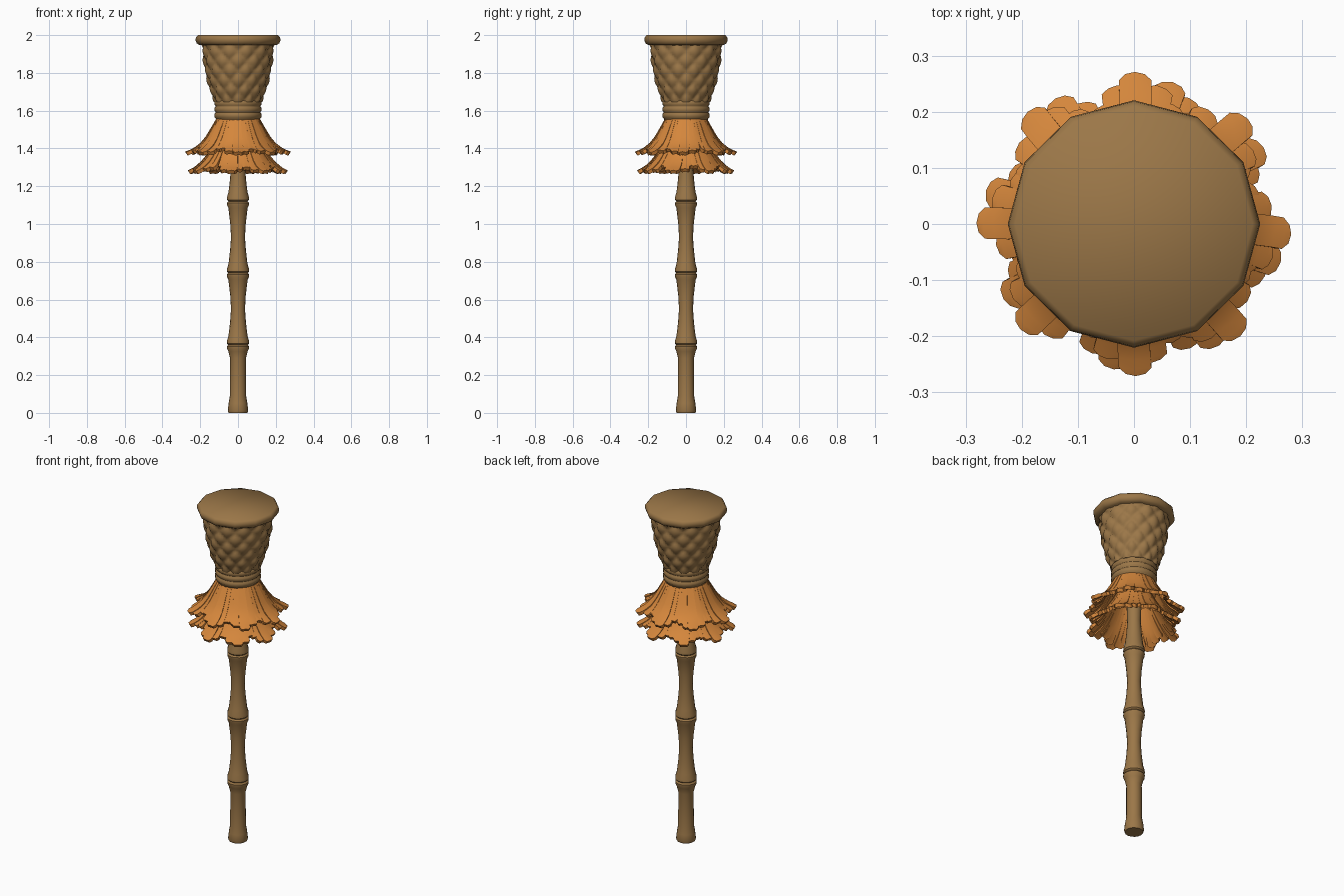
import bpy, bmesh, math, random
from math import pi, sin, cos, radians

if "Cube" in bpy.data.objects:
    bpy.data.objects.remove(bpy.data.objects["Cube"])

random.seed(4)


def material(name, rgb):
    m = bpy.data.materials.new(name)
    m.diffuse_color = (*rgb, 1)
    m.use_nodes = True
    m.node_tree.nodes["Principled BSDF"].inputs["Base Color"].default_value = m.diffuse_color
    return m


BROWN = material("bamboo brown", (0.33, 0.185, 0.065))
ORANGE = material("straw orange", (0.66, 0.24, 0.045))


def finish(name, bm, mat, angle=40):
    bmesh.ops.recalc_face_normals(bm, faces=bm.faces)
    me = bpy.data.meshes.new(name)
    bm.to_mesh(me)
    bm.free()
    me.materials.append(mat)
    ob = bpy.data.objects.new(name, me)
    bpy.context.collection.objects.link(ob)
    bpy.ops.object.select_all(action='DESELECT')
    ob.select_set(True)
    bpy.context.view_layer.objects.active = ob
    bpy.ops.object.shade_smooth_by_angle(angle=radians(angle))
    return ob


def lathe(name, profile, sides, mat, bump=None, angle=40):
    """Capped surface of revolution; bump(theta, z) pushes points outward."""
    bm = bmesh.new()
    rings = []
    for r, z in profile:
        ring = []
        for i in range(sides):
            a = 2 * pi * i / sides
            rr = r + (bump(a, z) if bump else 0)
            ring.append(bm.verts.new((rr * cos(a), rr * sin(a), z)))
        rings.append(ring)
    for lo, hi in zip(rings, rings[1:]):
        for i in range(sides):
            j = (i + 1) % sides
            bm.faces.new((lo[i], lo[j], hi[j], hi[i]))
    bm.faces.new(rings[0][::-1])
    bm.faces.new(rings[-1])
    return finish(name, bm, mat, angle)


def along(points, t):
    """Point at fraction t of an evenly spaced polyline."""
    f = min(max(t, 0), 0.9999) * (len(points) - 1)
    i = int(f)
    f -= i
    return [p + (q - p) * f for p, q in zip(points[i], points[i + 1])]


# Bamboo pole with three swollen joints
pole = [(0.05, 0), (0.054, 0.012), (0.05, 0.05), (0.043, 0.09), (0.042, 0.29)]
for z in (0.36, 0.74, 1.12):
    pole += [(0.051, z - 0.035), (0.058, z - 0.02), (0.059, z - 0.008), (0.051, z),
             (0.059, z + 0.008), (0.058, z + 0.022), (0.05, z + 0.05),
             (0.042, z + 0.12), (0.037, z + 0.19), (0.041, z + 0.26)]
pole[-1] = (0.045, 1.57)
lathe("bamboo_pole", pole, 16, BROWN)

# Banded collar between skirt and basket
collar = [(0.10, 1.535), (0.115, 1.55)]
for z in (1.56, 1.592, 1.624):
    collar += [(0.118, z), (0.124, z + 0.006), (0.124, z + 0.024), (0.118, z + 0.03)]
collar.append((0.11, 1.665))
lathe("collar", collar, 24, BROWN, angle=60)

# Woven basket with staggered diamond bumps
shape = [(0.113, 1.645), (0.137, 1.705), (0.153, 1.765),
         (0.166, 1.825), (0.174, 1.885), (0.18, 1.955)]


def weave(a, z):
    u, v = 12 * a / (2 * pi), (z - 1.65) / 0.105
    b = abs(cos(pi * (u + v)) * cos(pi * (u - v)))
    return 0.016 * b ** 0.6


lathe("woven_basket", [along(shape, i / 36) for i in range(37)], 96, BROWN, weave, 60)

# Faceted rim with closed flat top
rim = lathe("rim", [(0.165, 1.943), (0.205, 1.948), (0.219, 1.957), (0.225, 1.973),
                    (0.223, 1.988), (0.212, 2.0)], 12, BROWN, angle=50)
rim.scale.y = 0.98


# Straw skirts: eight leaves, each split into five blunt fingers
def skirt(name, path, turn):
    bm = bmesh.new()
    # (angle offset, half angle, length)
    fingers = [(0, 7.5, 1.0), (-11, 6, 0.88), (11, 6, 0.86), (-19, 5.5, 0.74), (19, 5.5, 0.72)]
    for leaf in range(8):
        base = leaf * 45 + turn + random.uniform(-3, 3)
        for k, (off, half, length) in enumerate(fingers):
            end = min(1, length + random.uniform(-0.04, 0.04)) if k else 1
            lean = random.uniform(-3, 3)
            lift = 0.006 * (k == 0) - 0.003 * (k > 2)
            rows = []
            for s in (0, 0.2, 0.4, 0.55, 0.7, 0.82, 0.93, 1.0):
                t = s * end
                r, z = along(path, t)
                mid = radians(base + off * (1 - 0.08 * s) + lean * s * s)
                w = min(r * radians(half + 0.8), 0.029)
                w *= 0.6 if s == 1 else 1
                row = []
                for thick in (0.007, -0.010):
                    for side in (-1, 0, 1):
                        crown = 0.004 * (side == 0) * s
                        rr = r + (lift + crown) * s + thick * 0.7
                        zz = z + (lift + crown) * s + thick * s
                        x, y = rr, side * w
                        row.append(bm.verts.new((x * cos(mid) - y * sin(mid),
                                                 x * sin(mid) + y * cos(mid), zz)))
                rows.append(row)
            loop = (0, 1, 2, 5, 4, 3)
            for p, q in zip(rows, rows[1:]):
                for i in range(6):
                    a, b = loop[i], loop[(i + 1) % 6]
                    bm.faces.new((p[a], p[b], q[b], q[a]))
            for end_row in (rows[0], rows[-1]):
                bm.faces.new([end_row[i] for i in loop])
    ob = finish(name, bm, ORANGE, 45)
    ob.scale.y = 0.965
    return ob


skirt("upper_straw_skirt", [(0.112, 1.555), (0.138, 1.505), (0.165, 1.455),
                            (0.198, 1.41), (0.235, 1.383), (0.266, 1.366)], 0)
skirt("lower_straw_skirt", [(0.105, 1.46), (0.13, 1.41), (0.16, 1.36),
                            (0.192, 1.317), (0.226, 1.288), (0.256, 1.268)], -11)

# Solid straw layer beneath the collar, joining the leaves
lathe("straw_core", [(0.10, 1.46), (0.118, 1.48), (0.122, 1.52), (0.112, 1.556)], 24, ORANGE)
